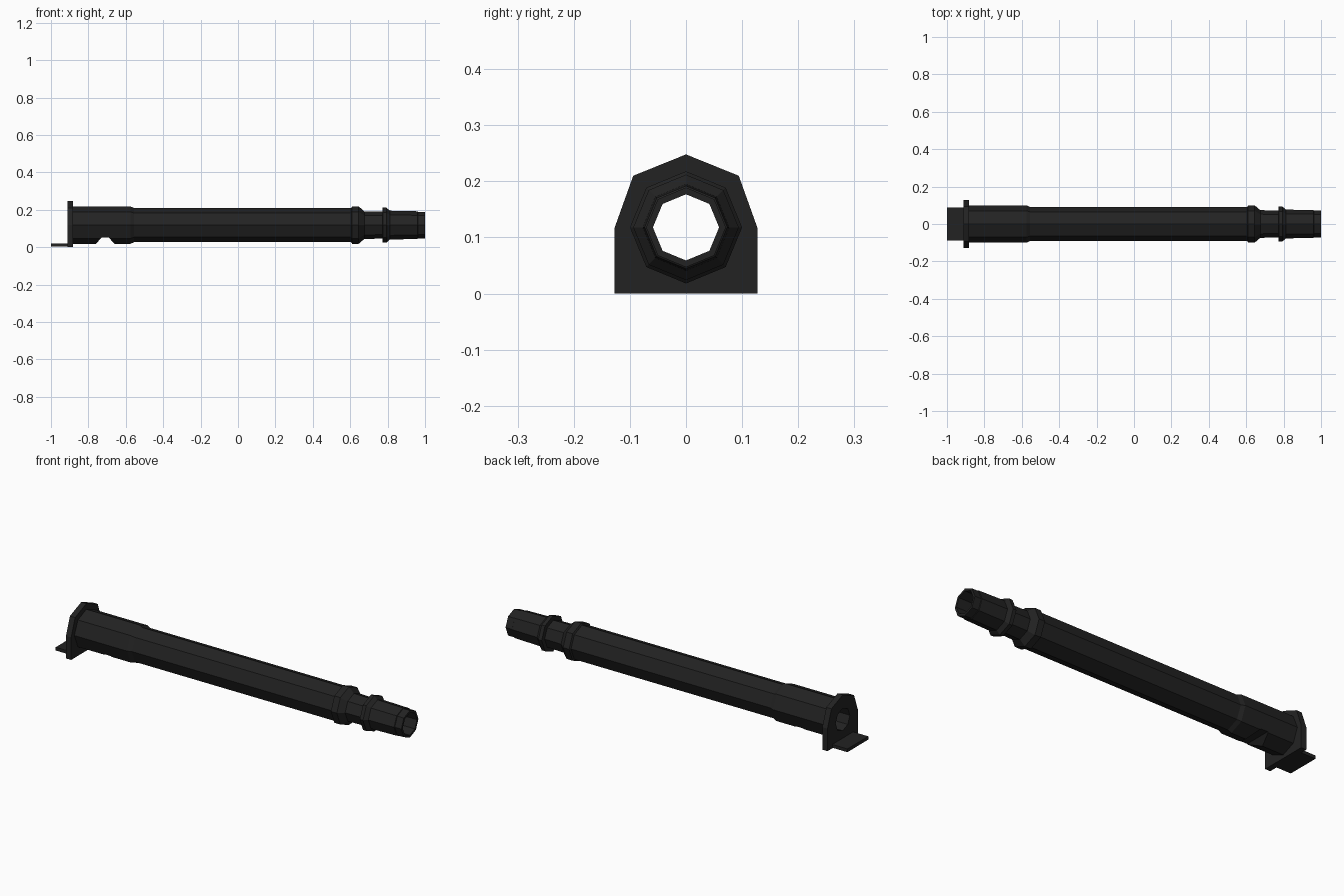
import bpy, bmesh, math

if "Cube" in bpy.data.objects:
    bpy.data.objects.remove(bpy.data.objects["Cube"])

AXIS_Z = 0.118   # height of the barrel axis
BORE = 0.059     # radius of the hole through the tube

metal = bpy.data.materials.new("dark_gunmetal")
metal.diffuse_color = (0.0165, 0.0165, 0.0165, 1)
metal.use_nodes = True
metal.node_tree.nodes["Principled BSDF"].inputs["Base Color"].default_value = metal.diffuse_color


def finish(name, bm):
    bmesh.ops.recalc_face_normals(bm, faces=bm.faces)
    mesh = bpy.data.meshes.new(name)
    bm.to_mesh(mesh)
    bm.free()
    mesh.materials.append(metal)
    obj = bpy.data.objects.new(name, mesh)
    bpy.context.collection.objects.link(obj)
    return obj


def octagon(x, r):
    """Eight points around the axis, first one at the top."""
    return [(x, r * math.sin(a), AXIS_Z + r * math.cos(a))
            for a in (i * math.pi / 4 for i in range(8))]


def ring_solid(name, loops):
    """Bridge a closed chain of eight-point loops into a hollow solid."""
    bm = bmesh.new()
    rings = [[bm.verts.new(p) for p in loop] for loop in loops]
    for k, a in enumerate(rings):
        b = rings[(k + 1) % len(rings)]
        for i in range(8):
            j = (i + 1) % 8
            bm.faces.new((a[i], a[j], b[j], b[i]))
    return finish(name, bm)


def prism(name, outline, y):
    """Extrude an x-z outline from -y to y."""
    bm = bmesh.new()
    ends = [[bm.verts.new((x, s, z)) for x, z in outline] for s in (-y, y)]
    n = len(outline)
    for e in ends:
        bm.faces.new(e)
    for i in range(n):
        j = (i + 1) % n
        bm.faces.new((ends[0][i], ends[0][j], ends[1][j], ends[1][i]))
    return finish(name, bm)


# Barrel: sleeve, long tube, front collar, neck, small collar, muzzle, bore
profile = [(-0.885, BORE), (-0.885, 0.1), (-0.575, 0.1), (-0.555, 0.091),
           (0.605, 0.091), (0.61, 0.1), (0.645, 0.1), (0.675, 0.074),
           (0.772, 0.072), (0.774, 0.094), (0.793, 0.094), (0.812, 0.077),
           (0.96, 0.074), (0.962, 0.071), (1.0, 0.071), (1.0, BORE)]
barrel = ring_solid("barrel", [octagon(x, r) for x, r in profile])

# Notch under the sleeve
cutter = prism("notch_cutter", [(-0.775, 0.0), (-0.73, 0.051),
                                (-0.69, 0.051), (-0.645, 0.0)], 0.2)
cutter.hide_render = True
cutter.hide_viewport = True
cut = barrel.modifiers.new("notch", 'BOOLEAN')
cut.operation = 'DIFFERENCE'
cut.solver = 'EXACT'
cut.object = cutter

# Rear flange: flat-bottomed plate around the bore
half = [(0.0, 0.248), (0.094, 0.21), (0.127, 0.118), (0.127, 0.0)]
edge = half + [(0.0, 0.0)] + [(-y, z) for y, z in half[:0:-1]]
x0, x1 = -0.912, -0.882
ring_solid("rear_flange", [octagon(x0, BORE),
                           [(x0, y, z) for y, z in edge],
                           [(x1, y, z) for y, z in edge],
                           octagon(x1, BORE)])

# Mounting tongue behind the flange
prism("mounting_tongue", [(-1.0, 0.003), (-0.905, 0.003),
                          (-0.905, 0.02), (-1.0, 0.02)], 0.087)
